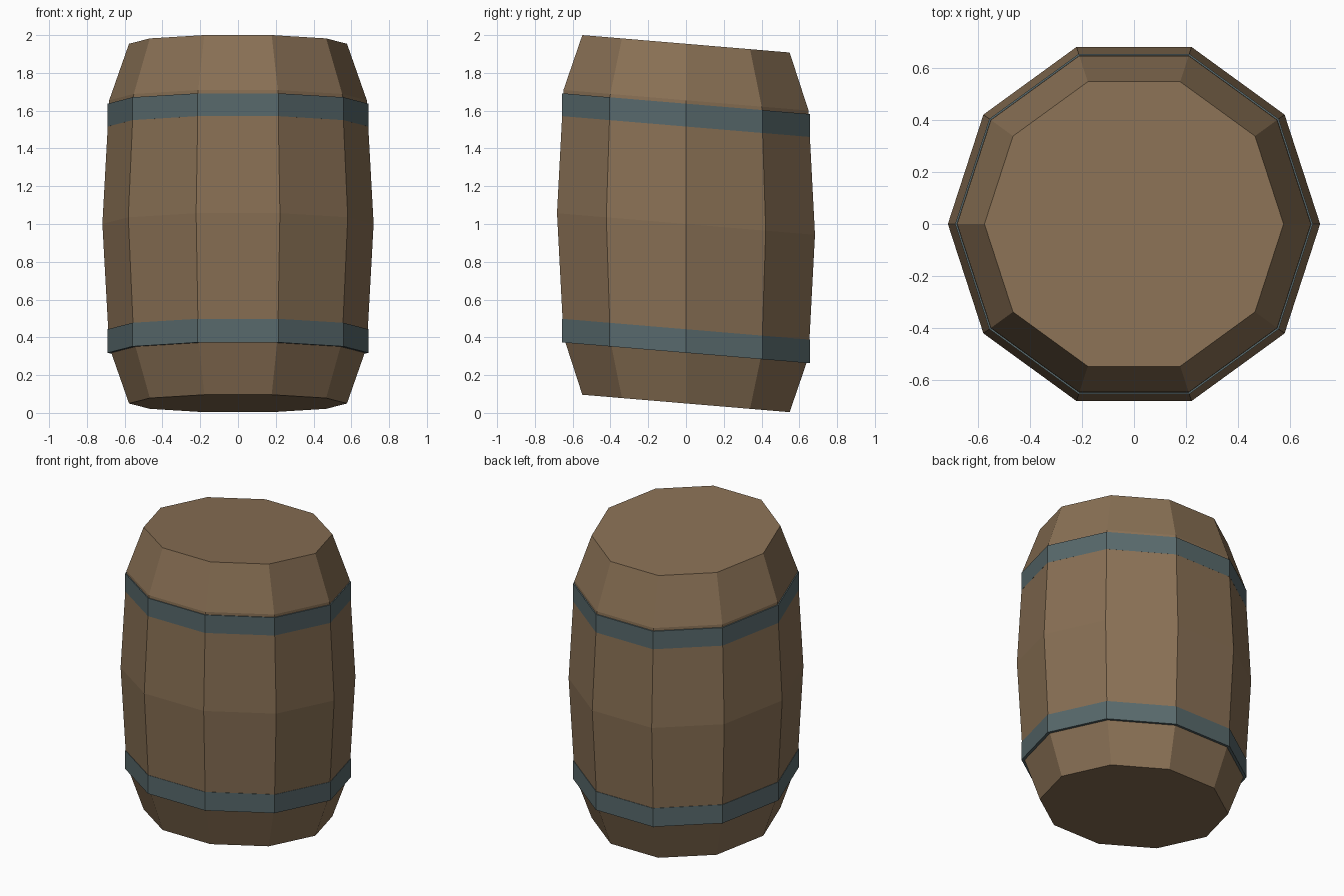
import bpy, bmesh, math

if "Cube" in bpy.data.objects:
    bpy.data.objects.remove(bpy.data.objects["Cube"])

SIDES = 10
SLANT = -0.084  # height change per unit of depth (barrel is cut on a slant)


def material(name, rgb):
    m = bpy.data.materials.new(name)
    m.diffuse_color = (*rgb, 1.0)
    m.use_nodes = True
    m.node_tree.nodes["Principled BSDF"].inputs["Base Color"].default_value = m.diffuse_color
    return m


def lathe(name, profile, mat):
    """Ten-sided solid from (radius, height) rings, sheared along y."""
    bm = bmesh.new()
    rings = []
    for r, z in profile:
        ring = []
        for i in range(SIDES):
            a = 2 * math.pi * i / SIDES
            x, y = r * math.cos(a), r * math.sin(a)
            ring.append(bm.verts.new((x, y, z + SLANT * y)))
        rings.append(ring)
    for low, high in zip(rings, rings[1:]):
        for i in range(SIDES):
            j = (i + 1) % SIDES
            bm.faces.new((low[i], low[j], high[j], high[i]))
    bm.faces.new(rings[0][::-1])
    bm.faces.new(rings[-1])
    mesh = bpy.data.meshes.new(name)
    bm.to_mesh(mesh)
    bm.free()
    mesh.materials.append(mat)
    obj = bpy.data.objects.new(name, mesh)
    bpy.context.collection.objects.link(obj)
    return obj


wood = material("brown wood", (0.25, 0.163, 0.09))
metal = material("blue grey metal", (0.098, 0.142, 0.15))

# Bulging wooden body
lathe("barrel_body", [(0.577, 0.05), (0.682, 0.35), (0.718, 1.0),
                      (0.682, 1.655), (0.577, 1.954)], wood)

# Metal hoops
for name, z0, z1 in (("lower_hoop", 0.318, 0.443), ("upper_hoop", 1.516, 1.637)):
    lathe(name, [(0.69, z0), (0.69, z1)], metal)
